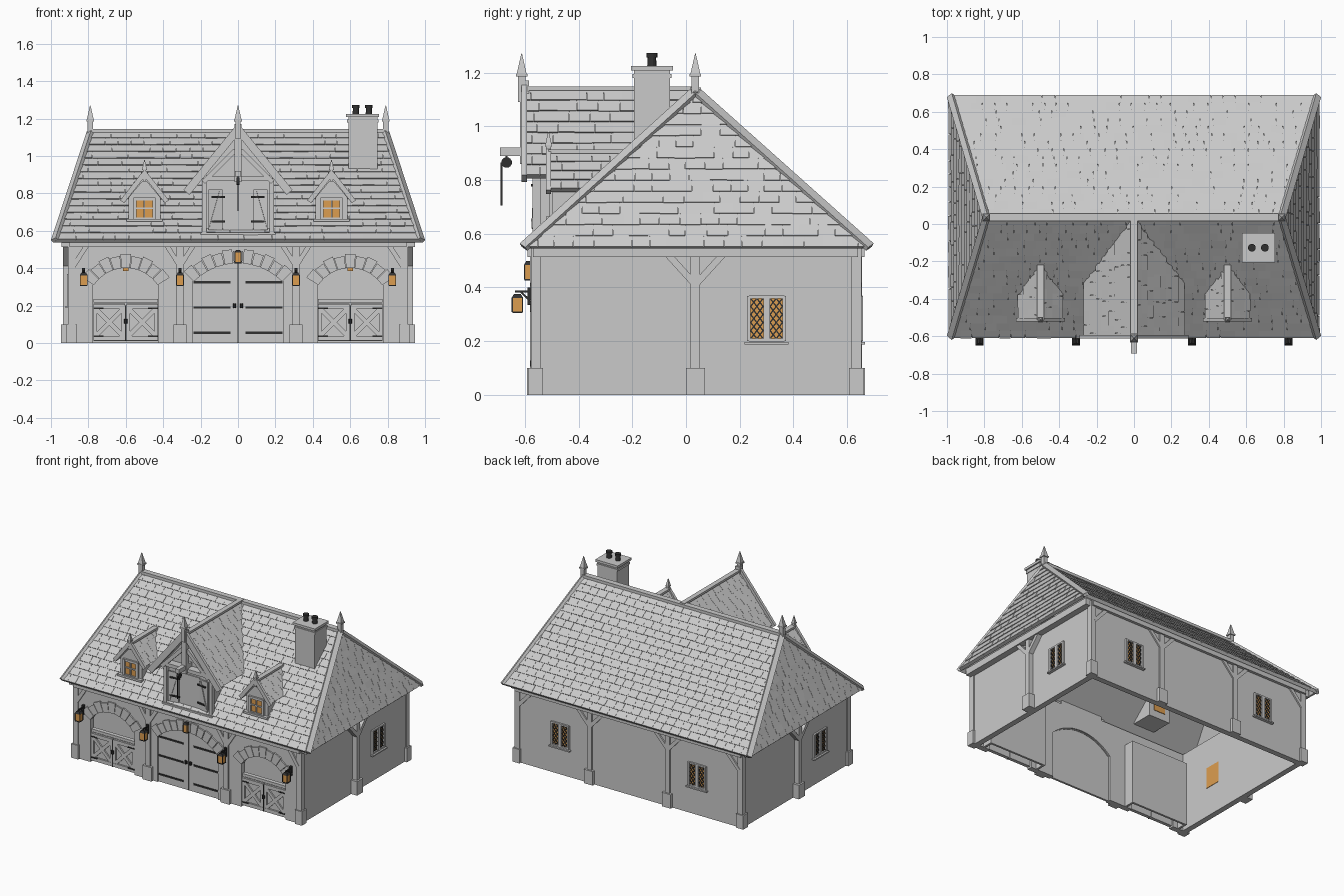
import bpy, bmesh, math, random
from mathutils import Vector, Matrix

random.seed(4)
cube = bpy.data.objects.get("Cube")
if cube:
    bpy.data.objects.remove(cube, do_unlink=True)


def material(name, rgb):
    m = bpy.data.materials.new(name)
    m.use_nodes = True
    m.diffuse_color = (*rgb, 1)
    m.node_tree.nodes["Principled BSDF"].inputs["Base Color"].default_value = (*rgb, 1)
    return m


GREY = material("pale grey", (0.59, 0.59, 0.59))
IRON = material("dark iron", (0.03, 0.03, 0.03))
GLOW = material("amber glass", (0.72, 0.34, 0.08))
parts = {}
frame = Matrix()          # current local frame, used for each facade


def mesh(name, mat):
    if name not in parts:
        parts[name] = (bmesh.new(), mat)
    return parts[name][0]


def solid(name, low, high, mat=GREY):
    """Closed solid between two matching outlines."""
    bm = mesh(name, mat)
    a = [bm.verts.new(frame @ Vector(p)) for p in low]
    b = [bm.verts.new(frame @ Vector(p)) for p in high]
    bm.faces.new(a[::-1])
    bm.faces.new(b)
    for i in range(len(a)):
        j = (i + 1) % len(a)
        bm.faces.new((a[i], a[j], b[j], b[i]))


def prism(name, outline, y0, y1, mat=GREY):
    solid(name, [(x, y0, z) for x, z in outline], [(x, y1, z) for x, z in outline], mat)


def box(name, x0, x1, y0, y1, z0, z1, mat=GREY):
    prism(name, [(x0, z0), (x1, z0), (x1, z1), (x0, z1)], y0, y1, mat)


def beam(name, a, b, w, d, mat=GREY, ref=(0, 1, 0)):
    """Bar from a to b: depth d along ref, width w across it."""
    a, b = Vector(a), Vector(b)
    side = (b - a).cross(Vector(ref)).normalized()
    deep = side.cross(b - a).normalized() * d / 2
    side *= w / 2
    ring = (side + deep, side - deep, -side - deep, -side + deep)
    solid(name, [a + r for r in ring], [b + r for r in ring], mat)


def circle(sides):
    turn = math.pi / sides
    return [(math.cos(turn + 2 * turn * i), math.sin(turn + 2 * turn * i)) for i in range(sides)]


def cone(name, x, y, z0, z1, r0, r1, sides=4, mat=GREY):
    ring = circle(sides)
    solid(name, [(x + r0 * c, y + r0 * s, z0) for c, s in ring],
          [(x + r1 * c, y + r1 * s, z1) for c, s in ring], mat)


def finial(x, y, z, k=1.0):
    cone("finials", x, y, z - 0.05 * k, z + 0.045 * k, 0.02 * k, 0.02 * k)
    cone("finials", x, y, z + 0.045 * k, z + 0.055 * k, 0.03 * k, 0.03 * k)
    cone("finials", x, y, z + 0.055 * k, z + 0.13 * k, 0.026 * k, 0.002)


def slope(name, p0, p1, p2, p3, rows, width=0.07):
    """Roof slope: slab plus overlapping shingles. p0-p1 eave, p3-p2 ridge."""
    p0, p1, p2, p3 = map(Vector, (p0, p1, p2, p3))
    n = (p1 - p0).cross(p3 - p0).normalized()
    n = n if n.z > 0 else -n
    quad = [p0, p1, p2, p3] if p2 != p3 else [p0, p1, p2]
    solid(name + "_deck", [p - n * 0.016 for p in quad], quad)
    along = (p1 - p0).normalized()
    s3, s1, s2 = (p3 - p0).dot(along), (p1 - p0).length, (p2 - p0).dot(along)
    rise = p3 - p0 - along * s3

    def at(s, t, h):
        s = max(s3 * t, min(s1 + (s2 - s1) * t, s))
        return p0 + along * s + rise * t + n * h
    for r in range(rows):
        t0, t1 = r / rows, (r + 1) / rows
        s = s3 * t0 - width * (0.5 * (r % 2) + random.uniform(0, 0.3))
        right = s1 + (s2 - s1) * t0
        while s < right:
            e = s + width * random.uniform(0.85, 1.15)
            if e > s3 * t0 + 0.01 and right - s > 0.01:
                b = max(0, t0 - random.uniform(0, 0.05) / rows)
                h = random.uniform(0.007, 0.009)
                low = [at(s + 0.0006, b, 0), at(e - 0.0006, b, 0), at(e - 0.0006, t1, 0), at(s + 0.0006, t1, 0)]
                solid(name + "_shingles", low, [low[0] + n * h, low[1] + n * h, low[2] + n * 0.003, low[3] + n * 0.003])
            s = e


# Main hipped roof with ridge and hip caps
EX, FY, BY, EZ, RX, RY, RZ = 0.985, -0.605, 0.685, 0.55, 0.79, 0.035, 1.13
slope("front_roof", (-EX, FY, EZ), (EX, FY, EZ), (RX, RY, RZ), (-RX, RY, RZ), 16)
slope("back_roof", (-EX, BY, EZ), (EX, BY, EZ), (RX, RY, RZ), (-RX, RY, RZ), 16)
beam("ridge_cap", (-RX, RY, RZ + 0.005), (RX, RY, RZ + 0.005), 0.04, 0.02, ref=(0, 0, 1))
for s in (-1, 1):
    slope("side_roof", (s * EX, FY, EZ), (s * EX, BY, EZ), (s * RX, RY, RZ), (s * RX, RY, RZ), 14)
    for y, o in ((FY, -1), (BY, 1)):
        beam("hip_caps", (s * (EX - 0.004), y, EZ), (s * RX, RY, RZ), 0.036, 0.02, ref=(s * 0.8, o * 0.5, 0.7))
    finial(s * RX, RY, RZ + 0.01)

# Front wall, cut by three segmental arches: centre, half width, spring, crown
WX = 0.9
ARCHES = [(-0.6, 0.175, 0.31, 0.405), (0, 0.24, 0.33, 0.43), (0.6, 0.175, 0.31, 0.405)]


def arch(cx, hw, spring, crown):
    rise = crown - spring
    r = (hw * hw + rise * rise) / (2 * rise)
    return r, crown - r, math.asin(hw / r)


def arch_outline(a, steps=16):
    cx, hw = a[:2]
    r, cz, half = arch(*a)
    curve = [(cx + r * math.sin(half * (2 * i / steps - 1)), cz + r * math.cos(half * (2 * i / steps - 1)))
             for i in range(steps + 1)]
    return [(cx - hw, 0)] + curve + [(cx + hw, 0)]


outline = [(-WX, 0)]
for a in ARCHES:
    outline += arch_outline(a)
prism("front_wall", outline + [(WX, 0), (WX, 0.57), (-WX, 0.57)], -0.57, -0.53)
for a, count in zip(ARCHES, (9, 11, 9)):
    r, cz, half = arch(*a)
    for i in range(count):
        t0 = half * (2 * i / count - 1) + 0.006
        t1 = half * (2 * (i + 1) / count - 1) - 0.006
        out = r + (0.072 if i % 2 == 0 else 0.062)
        prism("arch_stones", [(a[0] + q * math.sin(t), cz + q * math.cos(t))
                              for q, t in ((r - 0.004, t0), (r - 0.004, t1), (out, t1), (out, t0))], -0.58, -0.54)
box("back_wall", -WX, WX, 0.605, 0.645, 0, 0.57)
for s in (-1, 1):
    box("side_walls", *sorted((s * WX, s * (WX - 0.04))), -0.57, 0.645, 0, 0.57)
    for y, o in ((-0.57, -1), (0.645, 1)):
        box("corner_posts", *sorted((s * 0.868, s * 0.908)), *sorted((y + o * 0.008, y - o * 0.03)), 0, 0.55)
        box("post_bases", *sorted((s * 0.862, s * 0.918)), *sorted((y + o * 0.016, y - o * 0.038)), 0, 0.1)


# Wall plates, posts, braces and leaded windows on each facade
def window(u, d):
    box("window_glass", u - 0.06, u + 0.06, -d - 0.002, -d + 0.043, 0.21, 0.36, GLOW)
    for x, k in ((-0.066, 0.007), (0, 0.012), (0.066, 0.007)):
        box("window_frames", u + x - k, u + x + k, -d - 0.014, -d, 0.2, 0.368)
    for z in (0.204, 0.364):
        box("window_frames", u - 0.066, u + 0.066, -d - 0.012, -d, z - 0.005, z + 0.005)
    box("window_sills", u - 0.082, u + 0.082, -d - 0.022, -d, 0.188, 0.197)
    for x in (u - 0.059, u - 0.036, u + 0.013, u + 0.036):
        for i in range(5):
            z0, z1 = 0.209 + i * 0.03, 0.239 + i * 0.03
            for lo, hi in ((z0, z1), (z1, z0)):
                beam("window_lattice", (x, -d - 0.004, lo), (x + 0.023, -d - 0.004, hi), 0.005, 0.005, IRON)


# Facade: turn, distance, half length, post depth, posts, windows
for angle, d, w, deep, posts, panes in ((0, 0.605, WX, 0.01, (-0.31, 0.31), ()), (90, WX, 0.605, 0.035, (0,), (0.265,)),
                                        (180, 0.61, WX, 0.01, (-0.31, 0.31), (-0.545, 0.545)),
                                        (-90, WX, 0.605, 0.035, (0,), (0.265,))):
    frame = Matrix.Translation((0, RY, 0)) @ Matrix.Rotation(math.radians(angle), 4, 'Z')
    box("wall_plates", -w, w, -d - deep - 0.01, -d + 0.02, 0.513, 0.56)
    for u in posts:
        box("posts", u - 0.018, u + 0.018, -d - deep, -d, 0, 0.53)
        box("post_bases", u - 0.035, u + 0.035, -d - deep - 0.012, -d, 0, 0.1)
    ends = [] if angle in (90, -90) else [(-w + 0.02, (1,)), (w - 0.02, (-1,))]
    for u, sides in [(u, (-1, 1)) for u in posts] + ends:
        for s in sides:
            beam("braces", (u, -d - deep / 2, 0.41), (u + s * (0.1 if angle else 0.07), -d - deep / 2, 0.52), 0.025, deep)
    for u in panes:
        window(u, d)
frame = Matrix()

# Great door with strap hinges and ring handles
prism("great_door", arch_outline(ARCHES[1]), -0.56, -0.545)
box("great_door_seam", -0.0015, 0.0015, -0.562, -0.55, 0, 0.43, IRON)
for s in (-1, 1):
    for z in (0.055, 0.19, 0.325):
        box("door_straps", *sorted((s * 0.04, s * 0.238)), -0.565, -0.555, z - 0.006, z + 0.006, IRON)
    cone("door_handles", s * 0.018, -0.566, 0.188, 0.21, 0.009, 0.009, 8, IRON)

# Side bays: shallow alcove, paired braced gates, hanging lamp
for c in (-0.6, 0.6):
    box("alcoves", c - 0.23, c + 0.23, -0.47, -0.455, 0, 0.46)
    box("alcoves", c - 0.23, c + 0.23, -0.54, -0.46, 0.445, 0.46)
    for s in (-1, 1):
        box("alcoves", *sorted((c + s * 0.23, c + s * 0.215)), -0.54, -0.46, 0, 0.46)
        x0, x1 = sorted((c + s * 0.003, c + s * 0.173))
        box("gates", x0, x1, -0.555, -0.54, 0.01, 0.21)
        for z in (0.025, 0.195):
            box("gate_rails", x0, x1, -0.567, -0.555, z - 0.013, z + 0.013)
        for x in (x0 + 0.01, x1 - 0.01):
            box("gate_rails", x - 0.01, x + 0.01, -0.566, -0.555, 0.015, 0.205)
        for lo, hi in ((0.035, 0.185), (0.185, 0.035)):
            beam("gate_rails", (x0 + 0.01, -0.56, lo), (x1 - 0.01, -0.56, hi), 0.024, 0.01)
        for z in (0.035, 0.185):
            box("gate_hinges", *sorted((c + s * 0.172, c + s * 0.12)), -0.57, -0.56, z - 0.004, z + 0.004, IRON)
    box("gate_ledges", c - 0.173, c + 0.173, -0.56, -0.53, 0.215, 0.235)
    box("gate_latches", c - 0.003, c + 0.003, -0.57, -0.556, 0.01, 0.2, IRON)
    cone("gate_latches", c, -0.568, 0.105, 0.128, 0.011, 0.011, 8, IRON)
    box("bay_lamps", c - 0.014, c + 0.014, -0.52, -0.492, 0.385, 0.43, GLOW)


# Lanterns on brackets
def lantern(x, y, z, k=0.019):
    box("lantern_glass", x - k + 0.002, x + k - 0.002, y - k + 0.002, y + k - 0.002, z, z + 0.055, GLOW)
    box("lantern_iron", x - k, x + k, y - k, y + k, z - 0.004, z + 0.002, IRON)
    cone("lantern_iron", x, y, z + 0.053, z + 0.068, k * 1.6, k * 0.9, 4, IRON)
    for i in (-1, 1):
        for j in (-1, 1):
            box("lantern_iron", x + i * k - 0.002, x + i * k + 0.002, y + j * k - 0.002, y + j * k + 0.002, z, z + 0.055, IRON)


for x in (-0.825, -0.31, 0.31, 0.825):
    lantern(x, -0.628, 0.308)
    beam("lantern_brackets", (x, -0.57, 0.385), (x, -0.637, 0.385), 0.008, 0.008, IRON, (1, 0, 0))
    beam("lantern_brackets", (x, -0.575, 0.345), (x, -0.615, 0.383), 0.007, 0.007, IRON, (1, 0, 0))
    box("lantern_brackets", x - 0.008, x + 0.008, -0.59, -0.57, 0.335, 0.4, IRON)
lantern(0, -0.585, 0.43, 0.016)


# Gabled dormers, running back until they meet the main slope
def dormer(name, c, front, half, eave, peak, rows, board):
    back = [FY + (z - EZ) * (RY - FY) / (RZ - EZ) for z in (eave, peak)]
    for s in (-1, 1):
        slope(name, (c + s * half, front, eave), (c + s * half, back[0], eave),
              (c, back[1], peak), (c, front, peak), rows)
        beam(name + "_bargeboards", (c + s * half * 1.04, front, eave - 0.01), (c, front, peak + 0.008), board, 0.02)
    beam(name + "_ridge", (c, front, peak + 0.006), (c, back[1], peak + 0.006), 0.035, 0.015, ref=(0, 0, 1))


dormer("loft_dormer", 0, -0.603, 0.265, 0.815, 1.135, 8, 0.042)
prism("loft_wall", [(-0.17, 0.56), (0.17, 0.56), (0.17, 0.91), (0, 1.11), (-0.17, 0.91)], -0.545, -0.53)
box("loft_sill", -0.2, 0.2, -0.58, -0.54, 0.568, 0.59)
box("loft_tie_beam", -0.17, 0.17, -0.6, -0.545, 0.865, 0.89)
box("loft_king_post", -0.018, 0.018, -0.618, -0.585, 0.86, 1.17)
finial(0, -0.612, 1.14)
box("loft_opening", -0.08, 0.08, -0.553, -0.54, 0.6, 0.825)
for s in (-1, 1):
    # Cheek following the main slope
    solid("loft_cheeks", *[[(s * x, -0.545, 0.585), (s * x, -0.545, 0.9), (s * x, -0.22, 0.9)] for x in (0.155, 0.17)])
    box("loft_posts", *sorted((s * 0.168, s * 0.192)), -0.572, -0.54, 0.58, 0.87)
    beam("loft_braces", (s * 0.015, -0.597, 1.03), (s * 0.185, -0.597, 0.86), 0.026, 0.02)
    # Loft leaf standing ajar, with strap hinges and a diagonal
    frame = Matrix.Translation((s * 0.085, -0.548, 0)) @ Matrix.Rotation(-s * math.radians(10), 4, 'Z')
    box("loft_leaves", *sorted((0, s * 0.075)), -0.01, 0, 0.605, 0.82)
    beam("loft_leaf_braces", (s * 0.065, -0.012, 0.62), (s * 0.01, -0.012, 0.81), 0.014, 0.008)
    for z in (0.65, 0.78):
        box("loft_straps", *sorted((-s * 0.012, s * 0.06)), -0.019, -0.01, z - 0.005, z + 0.005, IRON)
    frame = Matrix()

# Hoist beam, pulley and rope
box("hoist_beam", -0.015, 0.015, -0.692, -0.545, 0.89, 0.92)
solid("hoist_pulley", *[[(x, -0.668 + 0.02 * c, 0.865 + 0.02 * s) for c, s in circle(12)] for x in (-0.008, 0.008)], IRON)
beam("hoist_pulley", (0, -0.668, 0.86), (0, -0.668, 0.895), 0.008, 0.008, IRON)
beam("hoist_rope", (0, -0.687, 0.705), (0, -0.687, 0.865), 0.006, 0.006, IRON)

# Small window dormers, glazed through to the attic
for c in (-0.5, 0.5):
    dormer("window_dormer", c, -0.512, 0.115, 0.765, 0.9, 4, 0.026)
    prism("dormer_walls", [(c - 0.085, 0.62), (c + 0.085, 0.62), (c + 0.085, 0.775), (c, 0.88), (c - 0.085, 0.775)], -0.497, -0.34)
    finial(c, -0.512, 0.895, 0.65)
    box("dormer_glass", c - 0.045, c + 0.045, -0.502, -0.336, 0.67, 0.765, GLOW)
    box("dormer_sills", c - 0.095, c + 0.095, -0.522, -0.49, 0.65, 0.664)
    for x in (-0.052, 0, 0.052):
        k = 0.009 if x else 0.004
        box("dormer_frames", c + x - k, c + x + k, -0.511, -0.495, 0.66, 0.775)
    for z, k in ((0.665, 0.006), (0.72, 0.004), (0.77, 0.008)):
        box("dormer_frames", c - 0.06, c + 0.06, -0.51, -0.495, z - k, z + k)

# Chimney
box("chimney_stack", 0.59, 0.745, -0.193, -0.06, 0.85, 1.18)
box("chimney_neck", 0.584, 0.75, -0.199, -0.054, 1.18, 1.195)
box("chimney_neck", 0.59, 0.745, -0.193, -0.06, 1.195, 1.21)
box("chimney_cap", 0.577, 0.755, -0.205, -0.048, 1.208, 1.225)
for x in (0.63, 0.7):
    cone("chimney_pots", x, -0.127, 1.225, 1.258, 0.018, 0.016, 12, IRON)
    cone("chimney_pots", x, -0.127, 1.256, 1.272, 0.021, 0.021, 12, IRON)

# Turn every part into an object
for name, (bm, mat) in parts.items():
    if name.endswith("shingles"):
        bmesh.ops.dissolve_degenerate(bm, dist=0.0002, edges=bm.edges[:])
    bmesh.ops.recalc_face_normals(bm, faces=bm.faces[:])
    data = bpy.data.meshes.new(name)
    bm.to_mesh(data)
    bm.free()
    data.materials.append(mat)
    bpy.context.collection.objects.link(bpy.data.objects.new(name, data))
